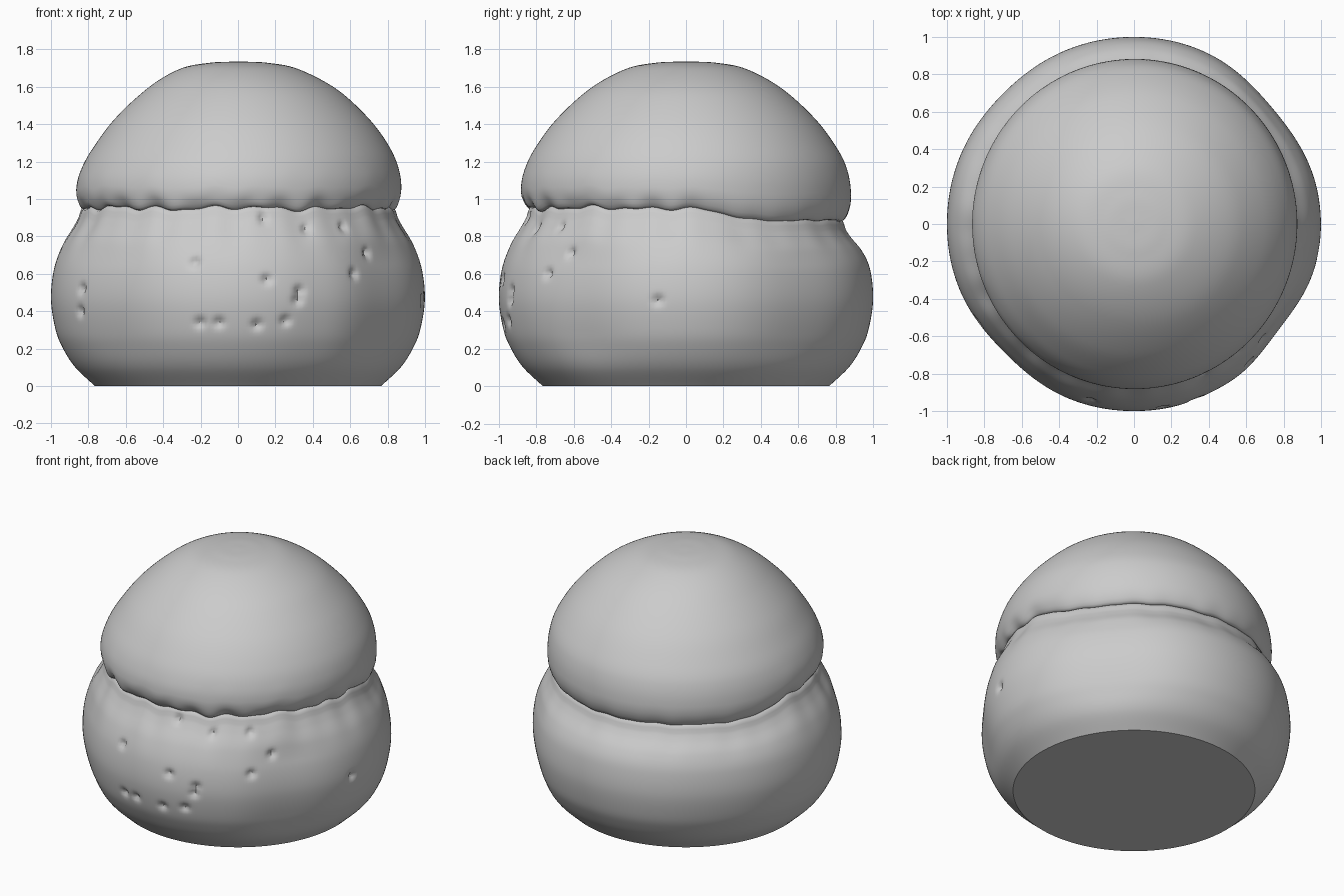
import bpy, bmesh
from math import sin, cos, tau, exp, radians, sqrt
from mathutils import Vector

if "Cube" in bpy.data.objects:
    bpy.data.objects.remove(bpy.data.objects["Cube"])

SEG = 320


def smooth(a, b, t):
    t = max(0.0, min(1.0, (t - a) / (b - a)))
    return t * t * (3 - 2 * t)


def bump(a, centre, width):
    d = (a - radians(centre) + tau / 2) % tau - tau / 2
    return exp(-(d / radians(width)) ** 2)


def resample(pts, spacing):
    """Catmull-Rom curve through (radius, z) points."""
    P = [Vector(p) for p in pts]
    P = [2 * P[0] - P[1]] + P + [2 * P[-1] - P[-2]]
    out = []
    for i in range(1, len(P) - 2):
        a, b, c, d = P[i - 1:i + 3]
        n = max(2, int((c - b).length / spacing))
        for k in range(n):
            t = k / n
            out.append(0.5 * (2 * b + (c - a) * t + (2 * a - 5 * b + 4 * c - d) * t * t
                              + (3 * b - a - 3 * c + d) * t ** 3))
    return out + [P[-2]]


def revolve(name, profile, place, cap_bottom=False, cap_top=None):
    bm = bmesh.new()
    rows = []
    for p in profile:
        rows.append([bm.verts.new(place(p.x, p.y, tau * i / SEG)) for i in range(SEG)])
    for lo, hi in zip(rows, rows[1:]):
        for i in range(SEG):
            j = (i + 1) % SEG
            bm.faces.new((lo[i], lo[j], hi[j], hi[i]))
    if cap_bottom:
        bm.faces.new(rows[0][::-1])
    if cap_top is not None:
        tip = bm.verts.new(cap_top)
        for i in range(SEG):
            bm.faces.new((rows[-1][i], rows[-1][(i + 1) % SEG], tip))
    me = bpy.data.meshes.new(name)
    bm.to_mesh(me)
    bm.free()
    ob = bpy.data.objects.new(name, me)
    bpy.context.collection.objects.link(ob)
    bpy.ops.object.select_all(action='DESELECT')
    ob.select_set(True)
    bpy.context.view_layer.objects.active = ob
    bpy.ops.object.shade_smooth_by_angle(angle=radians(42))
    return ob


def seam(a):
    """Height change of the join: lower at the back, rippled at the front."""
    front = smooth(-0.35, 0.5, -sin(a))
    ripple = 0.008 * sin(17 * a) + 0.006 * sin(29 * a + 1) + 0.005 * sin(7 * a)
    return -0.065 * smooth(-0.02, 0.5, sin(a)) + ripple * (0.35 + 0.65 * front)


# Pits in the lower body: angle direction (x, y sign front) and height
PITS = [(.15, .89), (.40, .85), (.62, .85), (.72, .71), (-.23, .66), (.15, .57),
        (.32, .51), (.31, .46), (.25, .35), (.10, .33), (-.10, .34), (-.20, .34),
        (-.82, .52), (-.83, .40), (.62, .60), (.985, .46)]
PITS = [Vector((x, -sqrt(max(0, 0.965 ** 2 - x * x)) if x < .96 else -.15, z)) for x, z in PITS]


def place_body(r, z, a):
    low = smooth(0.0, 0.3, z) * (1 - smooth(0.65, 0.9, z))
    dent = (.035 * bump(a, 40, 20) + .042 * bump(a, -37, 17) + .025 * bump(a, 225, 18)
            + .012 * bump(a, 135, 18) + .008 * bump(a, -65, 9))
    r -= dent * low
    if z > 0.2:
        for p in PITS:
            dz = z - p.z
            if abs(dz) < 0.1:
                pa = p.xy.normalized()
                d2 = (cos(a) - pa.x) ** 2 + (sin(a) - pa.y) ** 2 + dz * dz
                r -= 0.028 * exp(-d2 / 0.024 ** 2)
    return (r * cos(a), r * sin(a), z + seam(a) * smooth(0.6, 0.93, z))


def place_cap(r, z, a):
    shift = 0.018 * smooth(1.0, 1.35, z) * (1 - smooth(1.55, 1.73, z)) + 0.003
    r -= 0.008 * sin(23 * a) * (1 - smooth(0.95, 1.03, z)) * smooth(-0.3, 0.3, -sin(a))
    return (r * .99 * cos(a) + shift, r * sin(a) * 1.005,
            z + seam(a) * (1 - smooth(0.95, 1.2, z)))


# Lower body: squashed ball with a flat base and a pinched neck
body = resample([(.765, 0), (.87, .10), (.935, .20), (.975, .30), (1.0, .46), (.985, .62),
                 (.94, .75), (.88, .85), (.853, .90), (.838, .945), (.80, .965)], .016)
revolve("lower_body", body, place_body, cap_bottom=True)

# Upper dome: rounded cap with a tucked-in lip
dome = resample([(.79, .965), (.825, .950), (.848, .962), (.868, 1.0), (.878, 1.05), (.864, 1.14),
                 (.81, 1.26), (.69, 1.425), (.51, 1.59), (.32, 1.695), (.16, 1.728),
                 (.02, 1.735)], .018)
revolve("upper_dome", dome, place_cap, cap_top=(0.003, 0, 1.735))
